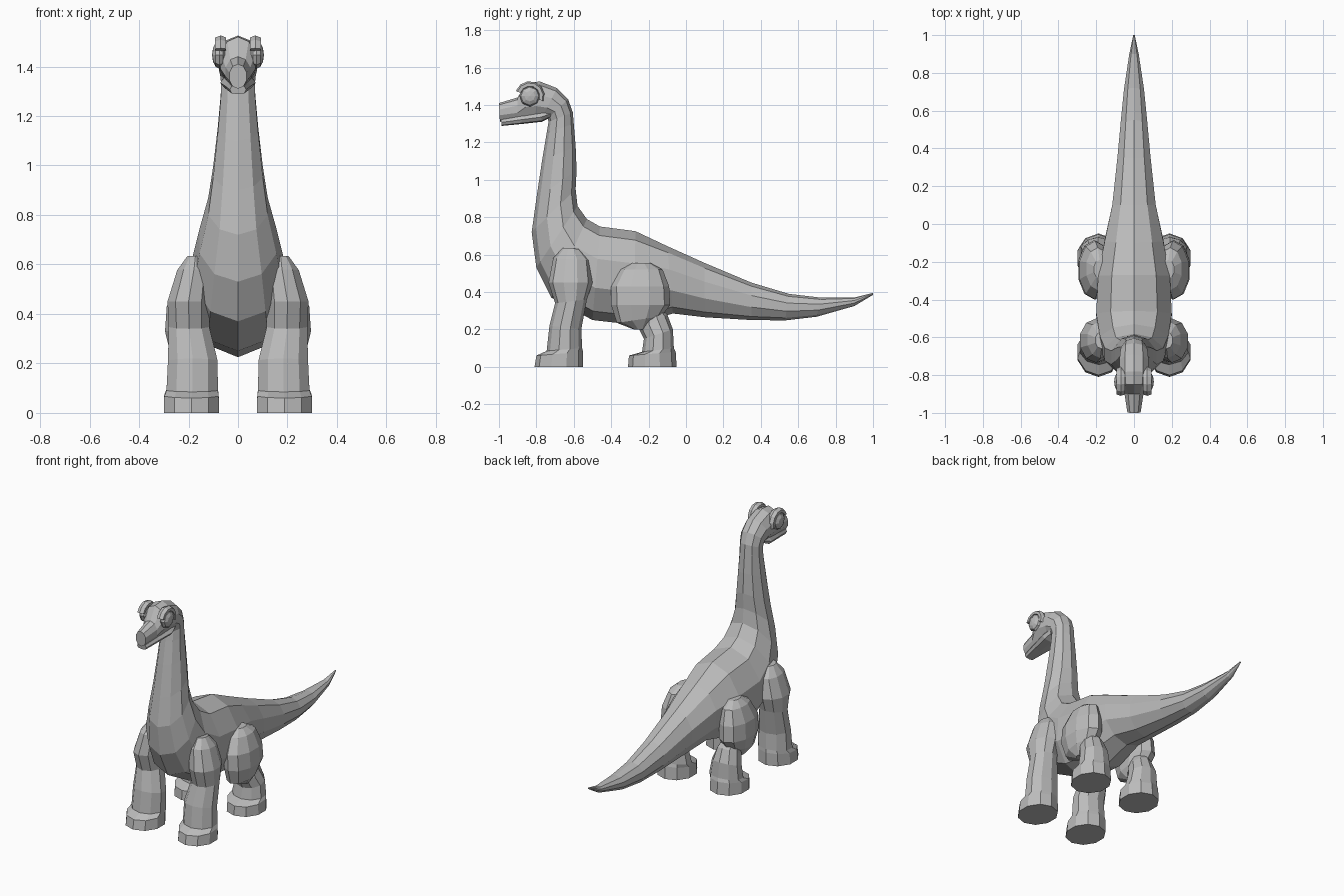
import bpy
import bmesh
from math import sin, cos, pi, radians, copysign

default_cube = bpy.data.objects.get("Cube")
if default_cube:
    bpy.data.objects.remove(default_cube, do_unlink=True)

# Single stone grey skin
skin = bpy.data.materials.new("grey_skin")
skin.use_nodes = True
skin_colour = (0.5, 0.5, 0.5, 1)
skin.diffuse_color = skin_colour
skin.node_tree.nodes["Principled BSDF"].inputs["Base Color"].default_value = skin_colour


def finish(name, bm):
    """Turn a bmesh into a flat shaded object with the skin material."""
    bmesh.ops.recalc_face_normals(bm, faces=bm.faces)
    mesh = bpy.data.meshes.new(name)
    bm.to_mesh(mesh)
    bm.free()
    mesh.materials.append(skin)
    part = bpy.data.objects.new(name, mesh)
    bpy.context.collection.objects.link(part)
    return part


def loft(name, rings, sides=10, side=1, boxy=1.0):
    """Skin a row of oval rings.

    Each ring spans two points of the side profile (y, z) and (y, z),
    followed by its half width and, optionally, its sideways centre.
    """
    bm = bmesh.new()
    angles = [2 * pi * i / sides for i in range(sides)]
    widest = max(sin(a) for a in angles)

    def soften(value):
        return copysign(abs(value) ** boxy, value)

    loops = []
    for ya, za, yb, zb, half_width, *centre in rings:
        centre_x = centre[0] if centre else 0
        loop = []
        for a in angles:
            along = soften(cos(a)) / 2
            across = soften(sin(a) / widest) * half_width
            loop.append(bm.verts.new((
                side * (centre_x + across),
                (ya + yb) / 2 + along * (ya - yb),
                (za + zb) / 2 + along * (za - zb),
            )))
        loops.append(loop)
    for lower, upper in zip(loops, loops[1:]):
        for i in range(sides):
            j = (i + 1) % sides
            bm.faces.new((lower[i], lower[j], upper[j], upper[i]))
    bm.faces.new(loops[0])
    bm.faces.new(loops[-1])
    return finish(name, bm)


# Tail, trunk, neck and head in one skin: back point, belly point, half width
tail = [
    (1.0, .395, 1.0, .385, .004),
    (.9, .37, .9, .325, .025),
    (.72, .37, .7, .268, .053),
    (.55, .39, .53, .248, .07),
    (.35, .45, .35, .25, .088),
    (.1, .555, .1, .265, .115),
]
trunk = [
    (-.1, .645, -.07, .285, .155),
    (-.27, .725, -.28, .225, .19),
    (-.46, .75, -.5, .25, .2),
    (-.53, .79, -.72, .37, .18),
    (-.58, .86, -.8, .53, .155),
]
neck = [
    (-.59, .95, -.825, .72, .12),
    (-.585, 1.05, -.8, .9, .1),
    (-.59, 1.18, -.77, 1.1, .082),
    (-.6, 1.3, -.745, 1.25, .07),
    (-.605, 1.36, -.735, 1.31, .068),
]
head = [
    (-.63, 1.43, -.74, 1.33, .072),
    (-.69, 1.49, -.77, 1.33, .077),
    (-.78, 1.525, -.81, 1.325, .078),
    (-.85, 1.52, -.86, 1.32, .07),
    (-.9, 1.44, -.9, 1.315, .05),
    (-1.0, 1.41, -.995, 1.31, .035),
]
loft("body", tail + trunk + neck + head)

# Lower jaw
loft("lower_jaw", [
    (-.99, 1.325, -.985, 1.288, .033),
    (-.88, 1.345, -.88, 1.298, .052),
    (-.78, 1.36, -.77, 1.31, .072),
    (-.7, 1.38, -.71, 1.34, .055),
], sides=8, boxy=.7)

# Limb rings: front point, rear point, half width, sideways centre
front_leg = [
    (-.81, 0, -.55, 0, .112, .188),
    (-.8, .06, -.55, .08, .11, .188),
    (-.745, .085, -.555, .1, .104, .185),
    (-.73, .22, -.56, .2, .1, .183),
    (-.7, .34, -.53, .36, .082, .198),
    (-.735, .45, -.5, .45, .085, .2),
    (-.71, .58, -.515, .57, .068, .178),
    (-.66, .635, -.57, .63, .033, .172),
]
hind_shin = [
    (-.31, 0, -.05, 0, .112, .188),
    (-.305, .06, -.055, .08, .11, .188),
    (-.235, .08, -.065, .1, .104, .185),
    (-.225, .15, -.07, .2, .09, .19),
    (-.25, .2, -.1, .28, .07, .19),
    (-.22, .32, -.16, .34, .04, .2),
]
thigh = [
    (-.28, .2, -.21, .2, .04, .2),
    (-.37, .235, -.13, .27, .07, .205),
    (-.4, .33, -.085, .33, .085, .21),
    (-.4, .43, -.09, .43, .083, .205),
    (-.35, .52, -.125, .52, .06, .192),
    (-.29, .555, -.19, .555, .03, .182),
]

# Brow ridge curling over and behind the eye
eye_y, eye_z = -.835, 1.447
brow = []
for degrees in range(-20, 161, 30):
    dy, dz = cos(radians(degrees)), sin(radians(degrees))
    inner, outer = .045, .08
    brow.append((eye_y + dy * inner, eye_z + dz * inner,
                 eye_y + dy * outer, eye_z + dz * outer, .022, .07))


def eye(name, side):
    """Flattened low-poly ball facing sideways."""
    bm = bmesh.new()
    bmesh.ops.create_uvsphere(bm, u_segments=8, v_segments=6, radius=1)
    for v in bm.verts:
        x, y, z = v.co
        v.co = (side * (.075 + z * .03), eye_y + x * .056, eye_z + y * .056)
    return finish(name, bm)


# Paired parts on both sides
for label, side in (("left", 1), ("right", -1)):
    loft(label + "_front_leg", front_leg, side=side)
    loft(label + "_hind_shin", hind_shin, side=side)
    loft(label + "_thigh", thigh, side=side)
    loft(label + "_brow", brow, sides=6, side=side)
    eye(label + "_eye", side)
